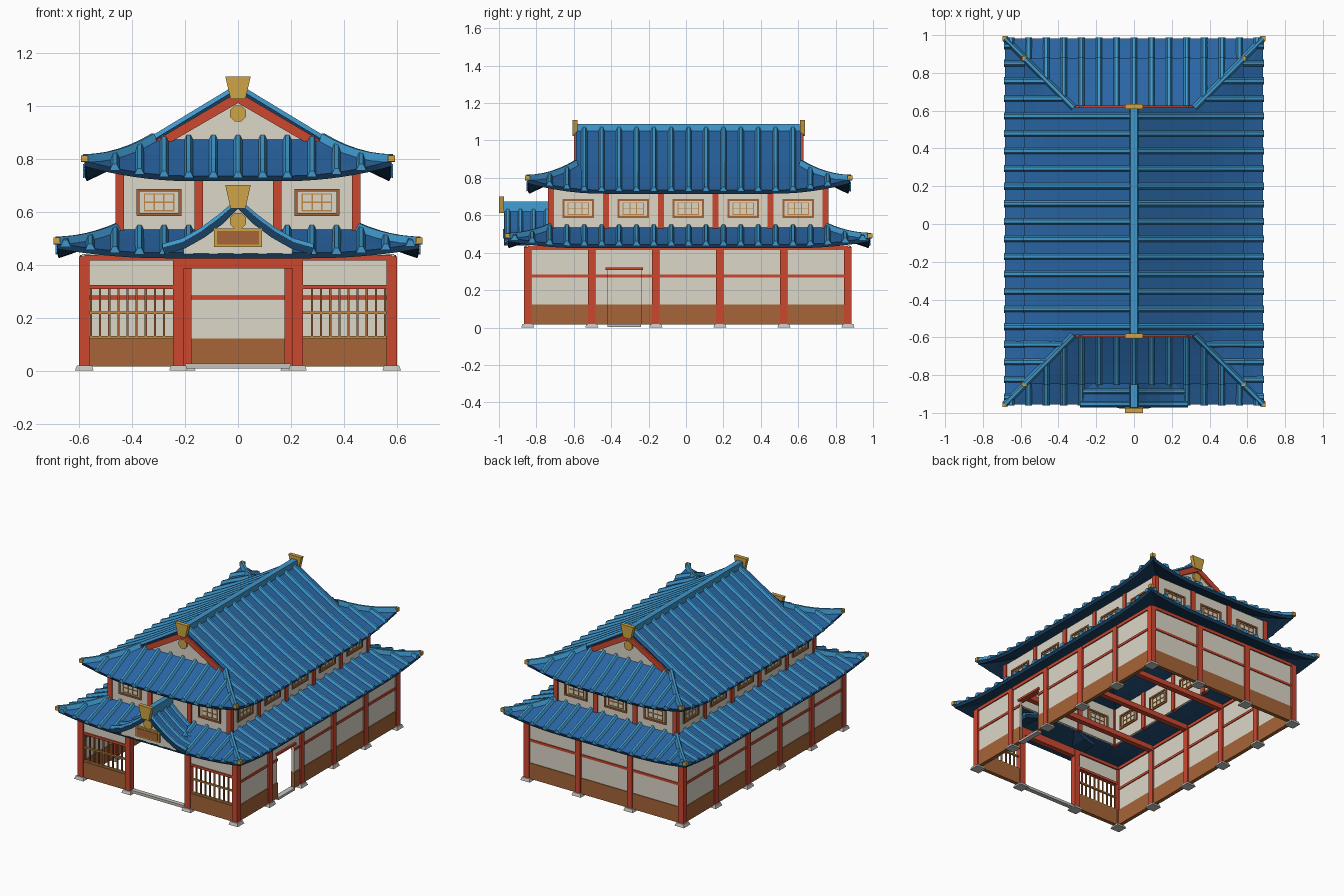
import bpy, bmesh
from mathutils import Vector

if "Cube" in bpy.data.objects:
    bpy.data.objects.remove(bpy.data.objects["Cube"])

CY = 0.014  # building centre along y


def mat(name, r, g, b):
    m = bpy.data.materials.new(name)
    m.diffuse_color = (r, g, b, 1)
    m.use_nodes = True
    m.node_tree.nodes["Principled BSDF"].inputs["Base Color"].default_value = m.diffuse_color
    return m


RED = mat("red_paint", 0.60, 0.065, 0.03)
CREAM = mat("plaster", 0.72, 0.68, 0.58)
BROWN = mat("wood", 0.38, 0.13, 0.038)
OCHRE = mat("light_wood", 0.55, 0.25, 0.06)
GOLD = mat("gold", 0.62, 0.37, 0.06)
BLUE = mat("roof_blue", 0.022, 0.13, 0.37)
LIGHT = mat("tile_blue", 0.05, 0.31, 0.60)
NAVY = mat("roof_underside", 0.01, 0.05, 0.12)
STONE = mat("stone", 0.55, 0.54, 0.50)


def mesh(name, verts, faces, *mats, closed=True):
    bm = bmesh.new()
    vs = [bm.verts.new(v) for v in verts]
    for f in faces:
        bm.faces.new([vs[i] for i in f])
    bmesh.ops.remove_doubles(bm, verts=bm.verts, dist=1e-5) if not closed else None
    bm.normal_update()
    if closed:
        bmesh.ops.recalc_face_normals(bm, faces=bm.faces)
    else:
        for f in bm.faces:
            if f.normal.z < 0:
                f.normal_flip()
    me = bpy.data.meshes.new(name)
    bm.to_mesh(me)
    bm.free()
    for m in mats:
        me.materials.append(m)
    ob = bpy.data.objects.new(name, me)
    bpy.context.collection.objects.link(ob)
    return ob


def boxes(name, m, items, taper=0):
    """One object from boxes given as (x0, x1, y0, y1, z0, z1)."""
    v, f = [], []
    for x0, x1, y0, y1, z0, z1 in items:
        b = len(v)
        for z, t in ((z0, 0), (z1, taper)):
            v += [(x0 + t, y0 + t, z), (x1 - t, y0 + t, z), (x1 - t, y1 - t, z), (x0 + t, y1 - t, z)]
        f += [[b + i for i in q] for q in ((0, 1, 2, 3), (4, 5, 6, 7), (0, 1, 5, 4), (1, 2, 6, 5), (2, 3, 7, 6), (3, 0, 4, 7))]
    return mesh(name, v, f, m)


def around(x, y, z, a, b, c):
    return (x - a / 2, x + a / 2, y - b / 2, y + b / 2, z - c / 2, z + c / 2)


def prism(name, pts, y, t, m):
    """Outline in x, z extruded along y."""
    n = len(pts)
    v = [(x, y + s * t / 2, z) for s in (-1, 1) for x, z in pts]
    f = [list(range(n)), list(range(n, 2 * n))] + [[i, (i + 1) % n, n + (i + 1) % n, n + i] for i in range(n)]
    return mesh(name, v, f, m)


def ribs(name, paths, w, h, m):
    """Tent-shaped tile rows swept along paths."""
    prof = ((-w / 2, -0.006), (-w / 5, h), (w / 5, h), (w / 2, -0.006))
    v, f = [], []
    for p in paths:
        d = p[-1] - p[0]
        side = Vector((-d.y, d.x, 0)).normalized()
        b = len(v)
        v += [q + side * a + Vector((0, 0, c)) for q in p for a, c in prof]
        for i in range(len(p) - 1):
            f += [[b + 4 * i + j, b + 4 * i + (j + 1) % 4, b + 4 * i + 4 + (j + 1) % 4, b + 4 * i + 4 + j] for j in range(4)]
        e = b + 4 * (len(p) - 1)
        f += [[b, b + 1, b + 2, b + 3], [e, e + 1, e + 2, e + 3]]
    return mesh(name, v, f, m)


def sheet(name, grids, t):
    """Roof sheets from grids of points, thickened downward with a dark underside."""
    v, f = [], []
    for g in grids:
        b, n = len(v), len(g[0])
        v += [p for row in g for p in row]
        f += [[b + i * n + j, b + i * n + j + 1, b + (i + 1) * n + j + 1, b + (i + 1) * n + j]
              for i in range(len(g) - 1) for j in range(n - 1)]
    ob = mesh(name, v, f, BLUE, NAVY, closed=False)
    s = ob.modifiers.new("thickness", "SOLIDIFY")
    s.thickness, s.offset = t, -1
    s.material_offset = s.material_offset_rim = 1


def hipped_roof(name, hx, hy, d, z_in, drop, lift, gable):
    def point(k, s, v):
        hn, hu = (hy, hx) if k % 2 == 0 else (hx, hy)
        edge = hu + d * max(s, 0) - abs(v)
        fall = 1.15 * s - (0.15 * s * s if s > 0 else 0)
        z = z_in - drop * fall + lift * max(0, 1 - edge / 0.4) ** 2 * max(s, 0) ** 2
        r = hn + d * s
        x, y = ((v, -r), (r, v), (-v, r), (-r, -v))[k]
        return Vector((x, y + CY, z))

    grids, rows, hips, knobs = [], [], [], []
    for k in range(4):
        hu = hx if k % 2 == 0 else hy
        top = -hx / d if gable and k % 2 else 0
        ss = ([top] if top else []) + [i / 5 for i in range(6)]
        grids.append([[point(k, s, (hu + d * max(s, 0)) * (j / 12 - 1)) for j in range(25)] for s in ss])
        n = int((hu + d) / 0.093)
        for i in range(-n, n + 1):
            v = i * 0.093
            s0 = max(top, (abs(v) - hu) / d) if abs(v) > hu else top
            if s0 < 0.9:
                rows.append(([point(k, top, v)] if s0 < 0 else []) +
                            [point(k, max(s0, 0) + (1.02 - max(s0, 0)) * j / 5, v) for j in range(6)])
        hips.append([point(k, s / 6, hu + d * s / 6) for s in range(7)])
        e = hips[-1][-1]
        knobs.append(around(e.x, e.y, e.z + 0.008, 0.026, 0.026, 0.024))
    sheet(name, grids, 0.022)
    ribs(name + "_tile_rows", rows, 0.038, 0.018, LIGHT)
    ribs(name + "_hip_ridges", hips, 0.036, 0.024, LIGHT)
    boxes(name + "_hip_knobs", GOLD, knobs)


def ornament(name, y, z0, z1):
    prism(name, [(-0.028, z0), (0.028, z0), (0.048, z1), (-0.048, z1)], y, 0.026, GOLD)


def disk(name, y, z):
    r, c = 0.03, 0.0125
    prism(name, [(-c, z - r), (c, z - r), (r, z - c), (r, z + c), (c, z + r), (-c, z + r), (-r, z + c), (-r, z - c)], y, 0.016, GOLD)


# Lower storey: posts on stone pads
F, B, X = -0.846, 0.866, 0.58
ys = [F + (B - F) * i / 5 for i in range(6)]
spots = [(s * X, y) for s in (-1, 1) for y in ys] + [(s * x, y) for s in (-1, 1) for x, y in ((0.225, F), (0.195, B))]
boxes("lower_posts", RED, [around(x, y, 0.225, 0.04, 0.04, 0.41) for x, y in spots])
boxes("post_pads", STONE, [around(x, y, 0.01, 0.07, 0.07, 0.02) for x, y in spots], taper=0.007)

# Lower walls: plaster, plinths and rails, with a doorway on the right side
D0, D1 = -0.42, -0.24


def wall_run(t, z0, z1, door=True):
    runs = [(-X - t, -X + t, F, B, z0, z1), (-X, X, B - t, B + t, z0, z1)]
    right = ((F, D0), (D1, B)) if door else ((F, B),)
    return runs + [(X - t, X + t, a, b, z0, z1) for a, b in right]


front = [(0.225, X), (-X, -0.225)]
boxes("lower_walls", CREAM, wall_run(0.008, 0.12, 0.315) + wall_run(0.008, 0.315, 0.44, False)
      + [(a, b, F - 0.008, F + 0.008, 0.32, 0.44) for a, b in front])
boxes("plinth_panels", BROWN, wall_run(0.013, 0.015, 0.122) + [(a, b, F - 0.013, F + 0.013, 0.015, 0.122) for a, b in front])
boxes("wall_rails", RED, wall_run(0.014, 0.268, 0.284) + wall_run(0.016, 0.415, 0.437, False)
      + [(a, b, F - 0.015, F + 0.015, 0.308, 0.324) for a, b in front]
      + [(-X, X, F - 0.018, F + 0.018, 0.415, 0.437), (-0.23, 0.23, F - 0.018, F + 0.018, 0.385, 0.416)])
boxes("door_lintel", RED, [(X - 0.02, X + 0.02, D0 - 0.01, D1 + 0.01, 0.308, 0.322)])
boxes("thresholds", STONE, [(X - 0.018, X + 0.018, D0, D1, 0.003, 0.018), (-0.2, 0.2, F - 0.015, F + 0.015, 0.008, 0.026)])
boxes("ceiling_beams", RED, [(-X, X, y - 0.018, y + 0.018, 0.405, 0.44) for y in ys[1:5]])

# Front lattice windows
boxes("lattice_bars", BROWN, [around(s * (0.245 + 0.31 * i / 9), F, 0.215, 0.008, 0.01, 0.19) for s in (-1, 1) for i in range(1, 10)])
boxes("lattice_rails", OCHRE, [(a, b, F - 0.007, F + 0.007, z, z + 0.009) for a, b in front for z in (0.122, 0.214)])

# Upper storey: walls, posts and small windows
UX, UF, UB = 0.447, -0.722, 0.746
uys = [UF + (UB - UF) * i / 5 for i in range(6)]
boxes("upper_walls", CREAM, [(s * UX - 0.008, s * UX + 0.008, UF, UB, 0.5, 0.755) for s in (-1, 1)]
      + [(-UX, UX, y - 0.008, y + 0.008, 0.5, 0.755) for y in (UF, UB)])
boxes("upper_posts", RED, [around(s * UX, y, 0.625, 0.032, 0.032, 0.26) for s in (-1, 1) for y in uys]
      + [around(s * 0.149, y, 0.625, 0.032, 0.032, 0.26) for s in (-1, 1) for y in (UF, UB)])
frames, muntins, panes = [], [], []
places = [(s * UX, (uys[i] + uys[i + 1]) / 2, True) for s in (-1, 1) for i in range(5)]
places += [(s * 0.298, y, False) for s in (-1, 1) for y in (UF, UB)] + [(0, UB, False)]
for x, y, along_y in places:
    def part(u, z, w, h, t):
        return around(x, y + u, z, t, w, h) if along_y else around(x + u, y, z, w, t, h)
    frames += [part(0, z, 0.168, 0.011, 0.03) for z in (0.59, 0.681)] + [part(u, 0.635, 0.011, 0.1, 0.03) for u in (-0.079, 0.079)]
    muntins += [part(0, 0.635, 0.115, 0.005, 0.024)] + [part(u, 0.635, 0.005, 0.065, 0.024) for u in (-0.055, -0.018, 0.018, 0.055)]
    muntins += [part(0, z, 0.115, 0.005, 0.024) for z in (0.604, 0.667)]
boxes("window_frames", BROWN, frames)
boxes("window_muntins", OCHRE, muntins)

# Two roof tiers
hipped_roof("lower_roof", 0.452, 0.737, 0.232, 0.535, 0.09, 0.037, False)
hipped_roof("upper_roof", 0.32, 0.602, 0.26, 0.872, 0.137, 0.058, True)

# Main ridge and its gables
boxes("main_ridge", LIGHT, [(-0.025, 0.025, CY - 0.6, CY + 0.6, 1.045, 1.088)], taper=0.006)
for s, end in ((-1, "front"), (1, "back")):
    prism(end + "_gable_wall", [(-0.31, 0.86), (0.31, 0.86), (0, 1.04)], CY + s * 0.588, 0.02, CREAM)
    for e, side in ((-1, "left"), (1, "right")):
        prism(f"{end}_{side}_bargeboard", [(0, 1.052), (0, 1.01), (e * 0.255, 0.862), (e * 0.322, 0.862)], CY + s * 0.605, 0.016, RED)
    disk(end + "_gable_disk", CY + s * 0.602, 0.97)
    ornament(end + "_ridge_ornament", CY + s * 0.608, 1.025, 1.11)

# Entrance porch gable
curve = [(0, 0.637), (0.07, 0.577), (0.14, 0.525), (0.21, 0.485), (0.285, 0.464)]
sheet("porch_roof", [[[Vector((e * x, y, z)) for y in (-0.972, -0.725)] for x, z in curve] for e in (-1, 1)], 0.026)
ribs("porch_tile_rows", [[Vector((e * x, y, z)) for x, z in curve] for e in (-1, 1) for y in (-0.953, -0.885, -0.815, -0.745)], 0.034, 0.015, LIGHT)
boxes("porch_ridge", LIGHT, [(-0.024, 0.024, -0.978, -0.72, 0.62, 0.675)], taper=0.006)
prism("porch_gable_wall", [(-0.205, 0.442), (0.205, 0.442), (0.205, 0.465), (0.1, 0.535), (0, 0.615), (-0.1, 0.535), (-0.205, 0.465)], -0.953, 0.016, CREAM)
disk("porch_disk", -0.962, 0.565)
ornament("porch_ornament", -0.987, 0.612, 0.7)
boxes("sign_frame", GOLD, [(-0.09, 0.09, -0.974, -0.955, 0.467, 0.537)])
boxes("sign_panel", BROWN, [(-0.079, 0.079, -0.978, -0.96, 0.477, 0.527)])
